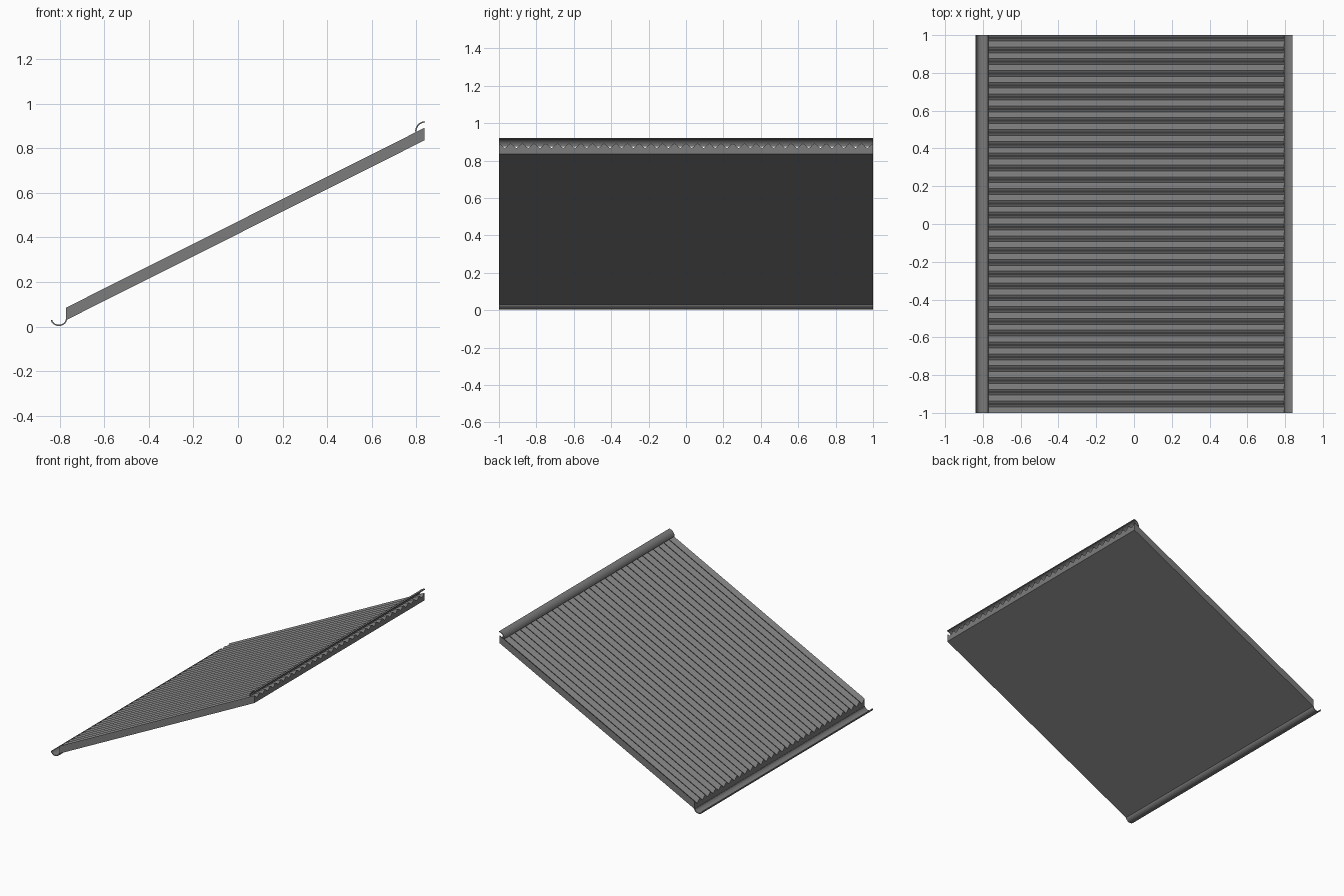
import bpy, bmesh, math

cube = bpy.data.objects.get("Cube")
if cube:
    bpy.data.objects.remove(cube, do_unlink=True)

X0, X1, RISE = -0.77, 0.835, 0.805      # slope run and rise
BASE, TOP, DEPTH = 0.03, 0.086, 0.024   # panel heights at the low end
WAVES, STEPS = 16, 6                    # corrugations per panel

grey = bpy.data.materials.new("slate grey")
grey.use_nodes = True
colour = (0.2, 0.2, 0.2, 1)
grey.diffuse_color = colour
grey.node_tree.nodes["Principled BSDF"].inputs["Base Color"].default_value = colour


def loft(name, start, end):
    """Solid between two matching closed outlines."""
    bm = bmesh.new()
    a = [bm.verts.new(p) for p in start]
    b = [bm.verts.new(p) for p in end]
    n = len(a)
    for i in range(n):
        j = (i + 1) % n
        bm.faces.new((a[i], a[j], b[j], b[i]))
    bm.faces.new(a[::-1])
    bm.faces.new(b)
    bmesh.ops.recalc_face_normals(bm, faces=bm.faces)
    mesh = bpy.data.meshes.new(name)
    bm.to_mesh(mesh)
    bm.free()
    mesh.materials.append(grey)
    obj = bpy.data.objects.new(name, mesh)
    bpy.context.collection.objects.link(obj)
    return obj


def panel(name, y0):
    """Corrugated sheet with a flat underside, one unit wide."""
    count = WAVES * STEPS
    outline = [(y0 + 1, BASE), (y0, BASE)]
    for i in range(count + 1):
        wave = 0.5 + 0.5 * math.cos(math.tau * i / STEPS)
        outline.append((y0 + i / count, TOP - DEPTH * (1 - wave)))
    loft(name, [(X0, y, z) for y, z in outline],
         [(X1, y, z + RISE) for y, z in outline])


def curved_strip(name, cx, cz, rx, rz, a0, a1, thick=0.006, steps=10):
    """Thin bent sheet running the full width."""
    angles = [math.radians(a0 + (a1 - a0) * i / steps) for i in range(steps + 1)]
    outer = [(cx + rx * math.cos(a), cz + rz * math.sin(a)) for a in angles]
    inner = [(cx + (rx - thick) * math.cos(a), cz + (rz - thick) * math.sin(a))
             for a in reversed(angles)]
    loft(name, [(x, -1, z) for x, z in outer + inner],
         [(x, 1, z) for x, z in outer + inner])


panel("front_roof_panel", -1)
panel("back_roof_panel", 0)
curved_strip("gutter", -0.803, 0.036, 0.037, 0.033, 190, 350)
curved_strip("ridge_cap", 0.838, 0.875, 0.044, 0.046, 90, 180)
